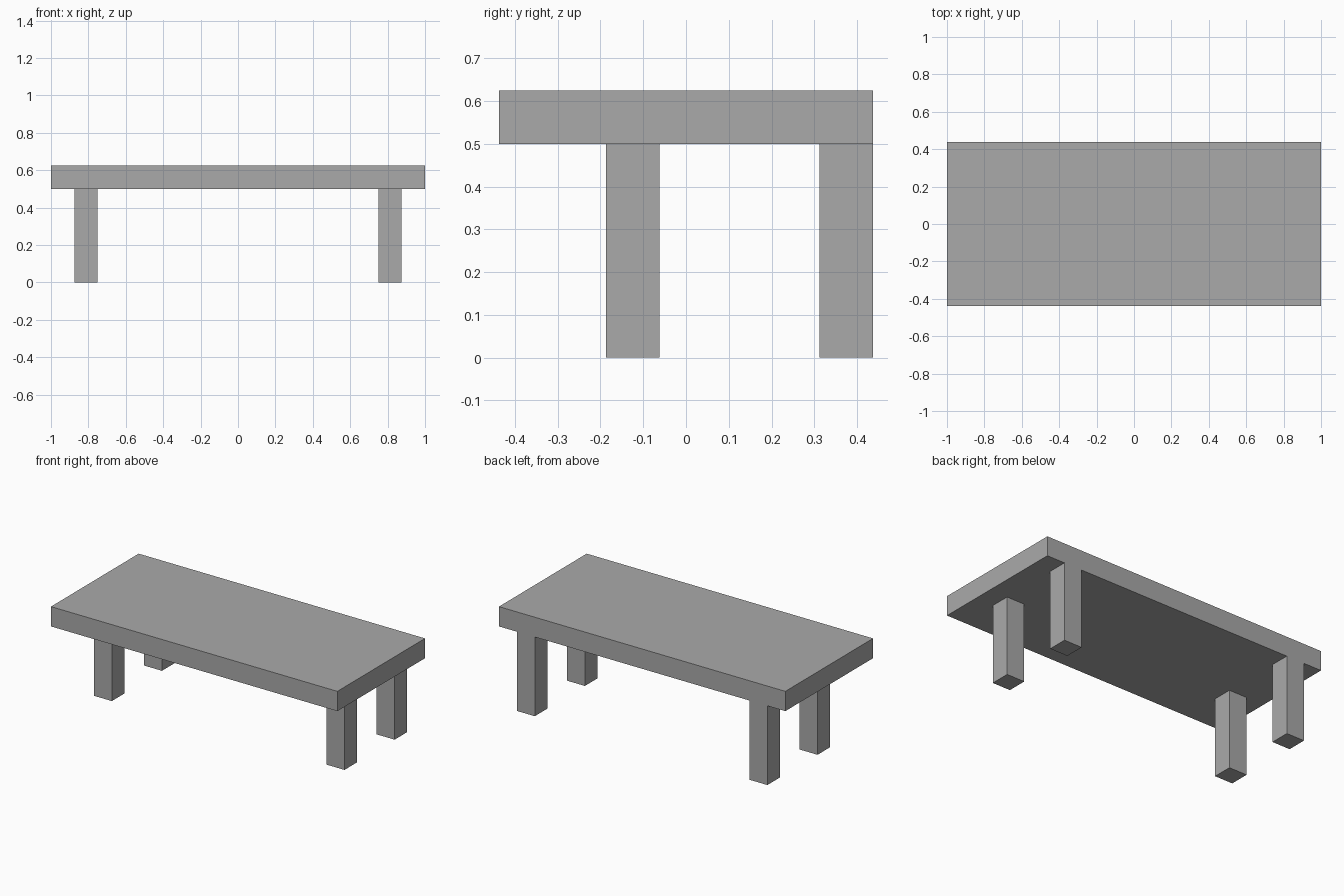
import bpy

if "Cube" in bpy.data.objects:
    bpy.data.objects.remove(bpy.data.objects["Cube"], do_unlink=True)

# One plain grey for the whole table
grey = bpy.data.materials.new("plain_grey")
grey.use_nodes = True
colour = (0.4, 0.4, 0.4, 1)
grey.diffuse_color = colour
grey.node_tree.nodes["Principled BSDF"].inputs["Base Color"].default_value = colour


def box(name, centre, size):
    bpy.ops.mesh.primitive_cube_add(size=1, location=centre)
    obj = bpy.context.object
    obj.name = name
    obj.scale = size
    bpy.ops.object.transform_apply(location=False, rotation=False, scale=True)
    obj.data.materials.append(grey)
    return obj


THICK = 0.125
LEG_HEIGHT = 0.5

# Table top
box("table_top", (0, 0, LEG_HEIGHT + THICK / 2), (2, 0.875, THICK))

# Legs: back pair flush with the back edge, front pair set well in
for row, y in (("front", -0.125), ("back", 0.375)):
    for side, sign in (("left", 1), ("right", -1)):
        box(f"{row}_{side}_leg", (sign * 0.8125, y, LEG_HEIGHT / 2),
            (THICK, THICK, LEG_HEIGHT))
